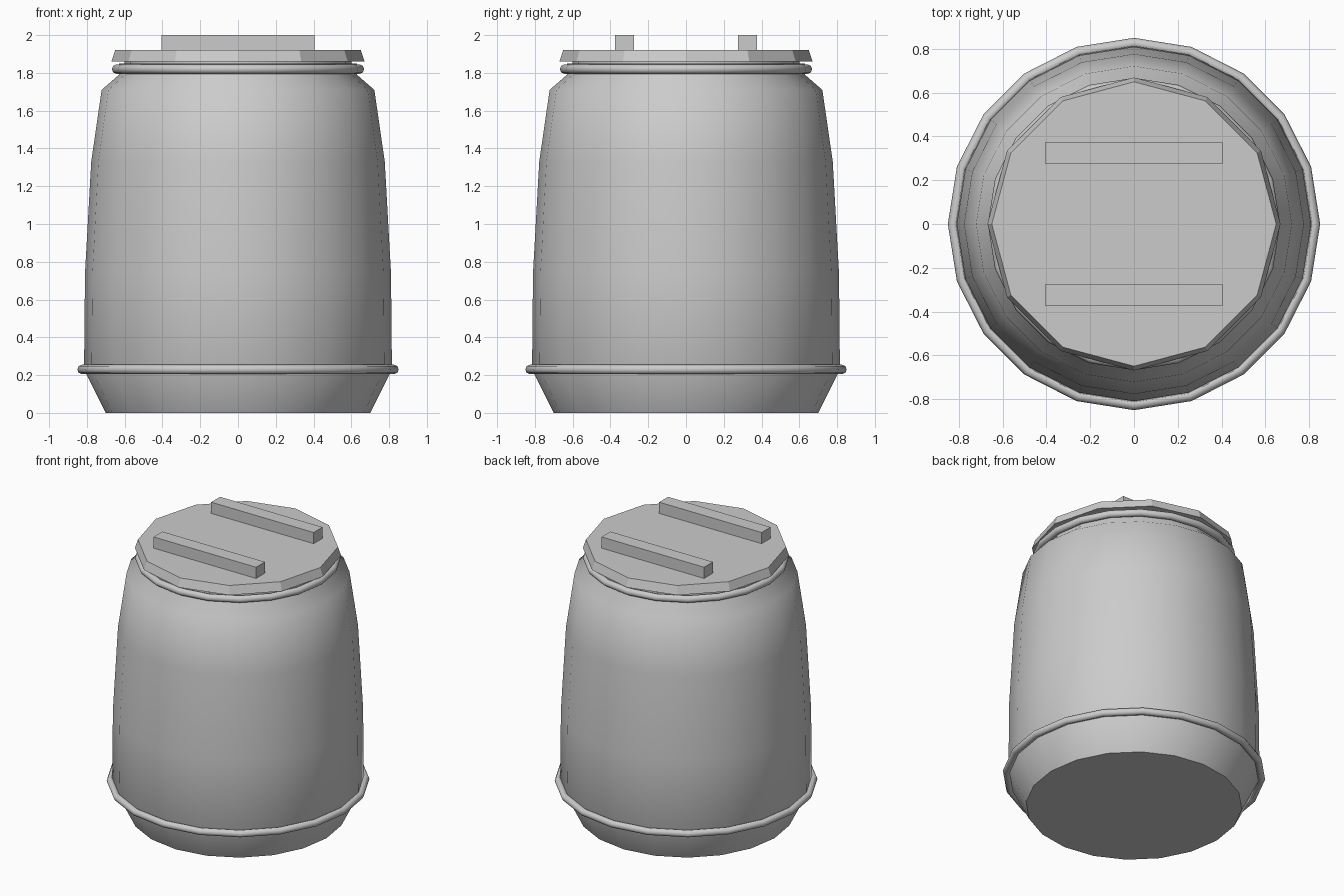
import bpy, bmesh, math

if "Cube" in bpy.data.objects:
    bpy.data.objects.remove(bpy.data.objects["Cube"])


def lathe(name, profile, sides, closed=False, smooth=True):
    """Revolve (radius, z) points around z; open profiles get flat caps."""
    bm = bmesh.new()
    rings = []
    for r, z in profile:
        rings.append([bm.verts.new((r * math.cos(2 * math.pi * i / sides),
                                    r * math.sin(2 * math.pi * i / sides), z))
                      for i in range(sides)])
    pairs = list(zip(rings, rings[1:]))
    if closed:
        pairs.append((rings[-1], rings[0]))
    for a, b in pairs:
        for i in range(sides):
            j = (i + 1) % sides
            bm.faces.new((a[i], a[j], b[j], b[i]))
    if not closed:
        bm.faces.new(rings[0][::-1])
        bm.faces.new(rings[-1])
    bmesh.ops.recalc_face_normals(bm, faces=bm.faces[:])
    mesh = bpy.data.meshes.new(name)
    bm.to_mesh(mesh)
    bm.free()
    obj = bpy.data.objects.new(name, mesh)
    bpy.context.collection.objects.link(obj)
    if smooth:
        bpy.ops.object.select_all(action='DESELECT')
        obj.select_set(True)
        bpy.context.view_layer.objects.active = obj
        bpy.ops.object.shade_smooth_by_angle(angle=math.radians(50))
    return obj


def hoop(name, radius, z, thick):
    pts = [(radius + thick * math.cos(k * math.pi / 4),
            z + thick * math.sin(k * math.pi / 4)) for k in range(8)]
    return lathe(name, pts, 20, closed=True)


# Barrel body
lathe("barrel_body", [(0.70, 0), (0.815, 0.23), (0.81, 0.74), (0.777, 1.33),
                      (0.722, 1.71), (0.63, 1.79), (0.63, 1.85)], 20)

# Rounded hoops
hoop("lower_hoop", 0.826, 0.23, 0.025)
hoop("upper_hoop", 0.643, 1.82, 0.025)

# Faceted lid
lathe("lid", [(0.67, 1.86), (0.65, 1.92)], 12, smooth=False)
lathe("lid_neck", [(0.60, 1.84), (0.60, 1.87)], 20)

# Two lid grips
for side, y in (("front", -0.325), ("back", 0.325)):
    bpy.ops.mesh.primitive_cube_add(size=1, location=(0, y, 1.955))
    grip = bpy.context.object
    grip.name = side + "_grip"
    grip.scale = (0.81, 0.10, 0.09)
